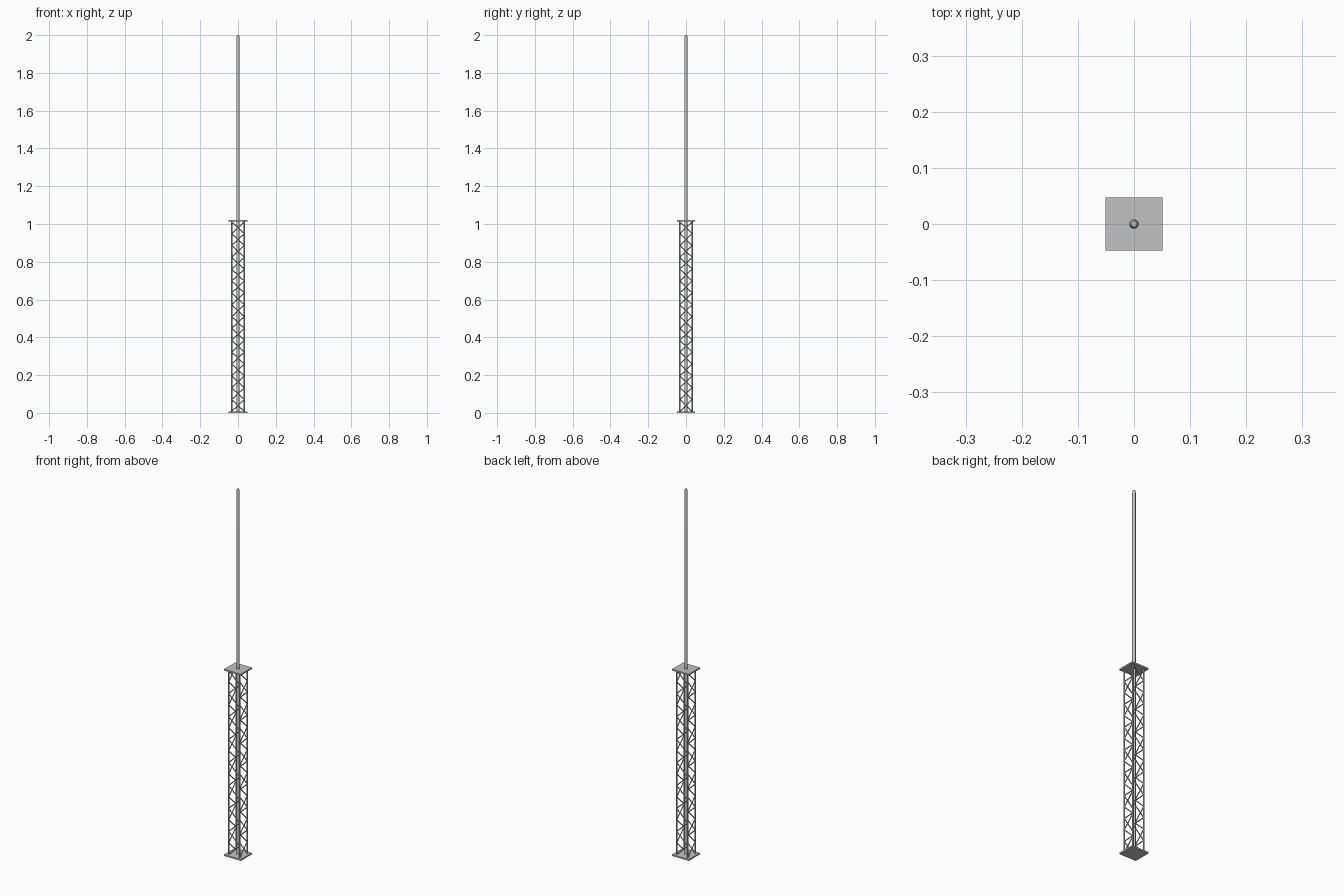
import bpy, bmesh, math
from mathutils import Vector

if "Cube" in bpy.data.objects:
    bpy.data.objects.remove(bpy.data.objects["Cube"])

# One grey metal for the whole mast
metal = bpy.data.materials.new("grey metal")
metal.diffuse_color = (0.55, 0.54, 0.55, 1)
metal.use_nodes = True
metal.node_tree.nodes["Principled BSDF"].inputs["Base Color"].default_value = metal.diffuse_color

HX, HY = 0.0335, 0.0325      # leg centre lines
Z0, Z1 = 0.008, 1.012        # lattice bottom and top
BAYS = 16                    # half-waves of the zigzag


def finish(obj, name, smooth=False):
    obj.name = name
    obj.data.materials.clear()
    obj.data.materials.append(metal)
    if smooth:
        bpy.ops.object.select_all(action='DESELECT')
        obj.select_set(True)
        bpy.context.view_layer.objects.active = obj
        bpy.ops.object.shade_smooth_by_angle(angle=math.radians(40))
    return obj


def box(name, loc, size):
    bpy.ops.mesh.primitive_cube_add(size=1, location=loc)
    o = bpy.context.object
    o.scale = size
    bpy.ops.object.transform_apply(location=False, rotation=False, scale=True)
    return finish(o, name)


def rods(name, paths, radius, sides):
    """Round rods swept along straight segments."""
    bm = bmesh.new()
    for pts in paths:
        for a, b in zip(pts, pts[1:]):
            a, b = Vector(a), Vector(b)
            d = b - a
            m = d.to_track_quat('Z', 'Y').to_matrix().to_4x4()
            m.translation = (a + b) / 2
            bmesh.ops.create_cone(bm, cap_ends=True, segments=sides, radius1=radius,
                                  radius2=radius, depth=d.length, matrix=m)
    me = bpy.data.meshes.new(name)
    bm.to_mesh(me)
    bm.free()
    o = bpy.data.objects.new(name, me)
    bpy.context.collection.objects.link(o)
    return finish(o, name, True)


# End plates
box("base_plate", (0, 0, 0.004), (0.102, 0.095, 0.008))
box("top_plate", (0, 0, 1.016), (0.102, 0.095, 0.008))

# Four corner legs
rods("corner_legs", [[(sx * HX, sy * HY, Z0), (sx * HX, sy * HY, Z1)]
                     for sx in (-1, 1) for sy in (-1, 1)], 0.0042, 12)

# Zigzag bracing: opposite faces run in opposite phase
step = (Z1 - Z0) / BAYS
zig = []
for s in (-1, 1):
    zig.append([(s * HX * (-1) ** i, s * HY, Z0 + i * step) for i in range(BAYS + 1)])
    zig.append([(s * HX, -s * HY * (-1) ** i, Z0 + i * step) for i in range(BAYS + 1)])
rods("zigzag_braces", zig, 0.0028, 8)

# Central pole with a narrowed tip
profile = [(0.0085, 0.0), (0.0085, 1.985), (0.0075, 1.994), (0.005, 2.0)]
bm = bmesh.new()
N = 24
rings = [[bm.verts.new((r * math.cos(2 * math.pi * k / N), r * math.sin(2 * math.pi * k / N), z))
          for k in range(N)] for r, z in profile]
for lo, hi in zip(rings, rings[1:]):
    for k in range(N):
        bm.faces.new((lo[k], lo[(k + 1) % N], hi[(k + 1) % N], hi[k]))
bm.faces.new(rings[0][::-1])
bm.faces.new(rings[-1])
me = bpy.data.meshes.new("pole")
bm.to_mesh(me)
bm.free()
pole = bpy.data.objects.new("pole", me)
bpy.context.collection.objects.link(pole)
finish(pole, "central_pole", True)
